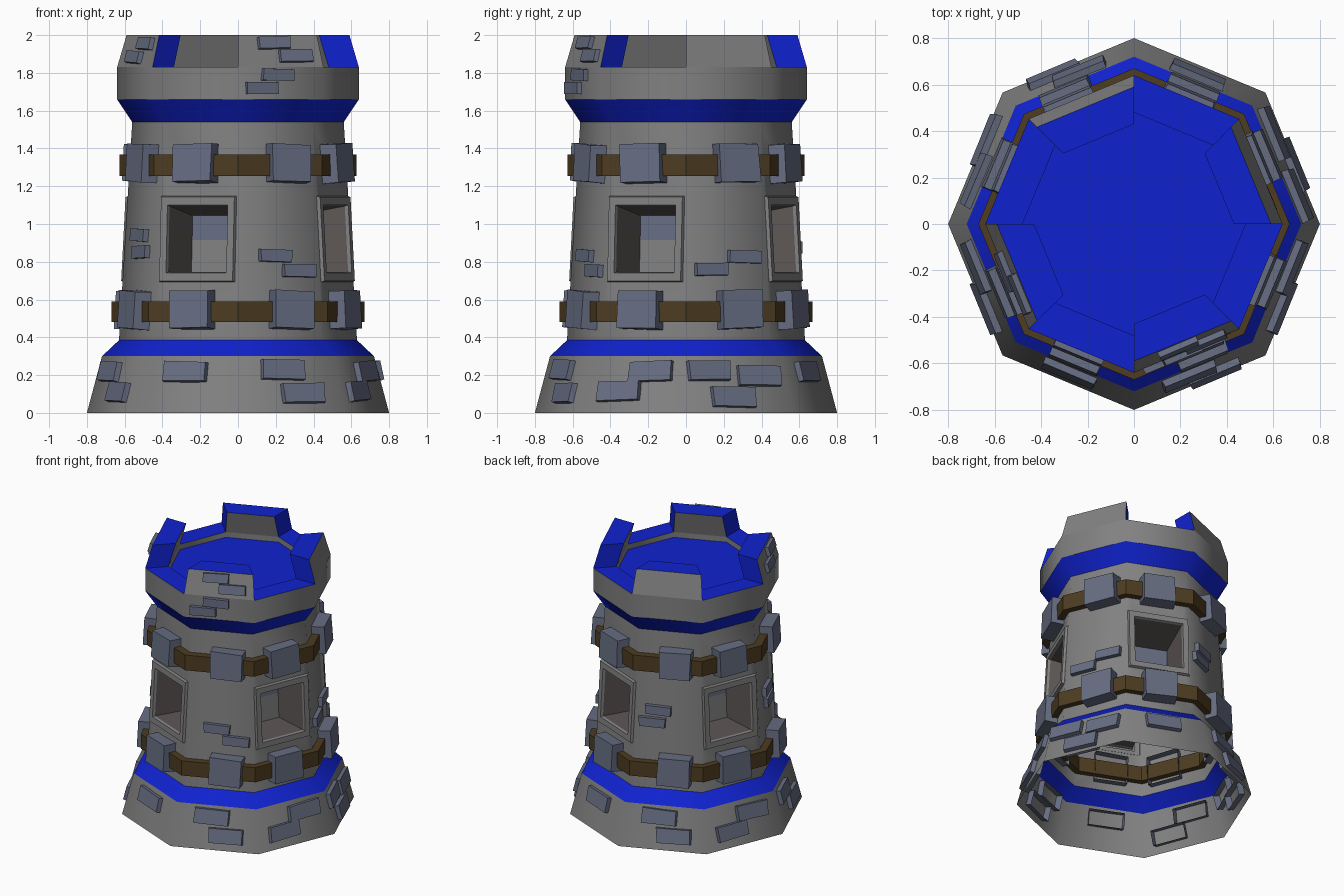
import bpy, bmesh, math, random
from mathutils import Vector, Matrix

if "Cube" in bpy.data.objects:
    bpy.data.objects.remove(bpy.data.objects["Cube"])

random.seed(4)
C8 = math.cos(math.pi / 8)
FACES = [22.5 + 45 * k for k in range(8)]
MERLON = [22.5, 112.5, 202.5, 292.5]      # faces carrying merlons
WINDOW = [67.5, 157.5, 247.5, 337.5]      # faces carrying windows


def material(name, rgb):
    m = bpy.data.materials.new(name)
    m.diffuse_color = (*rgb, 1)
    m.use_nodes = True
    m.node_tree.nodes["Principled BSDF"].inputs["Base Color"].default_value = m.diffuse_color
    return m


STONE = material("grey_stone", (0.22, 0.22, 0.22))
BLUE = material("royal_blue", (0.005, 0.016, 0.62))
BRICK = material("slate_brick", (0.135, 0.155, 0.225))
BROWN = material("brown_wood", (0.075, 0.045, 0.015))
DARK = material("warm_dark_stone", (0.115, 0.098, 0.095))


def finish(name, verts, faces, mats, idx=None, smooth=False):
    me = bpy.data.meshes.new(name)
    me.from_pydata([tuple(v) for v in verts], [], faces)
    for m in mats:
        me.materials.append(m)
    for i, p in enumerate(me.polygons):
        p.material_index = idx[i] if idx else 0
        p.use_smooth = smooth
    ob = bpy.data.objects.new(name, me)
    bpy.context.collection.objects.link(ob)
    return ob


def polar(r, deg, z):
    a = math.radians(deg)
    return Vector((r * math.cos(a), r * math.sin(a), z))


def ring(name, profile, mat, closed=False, smooth=True):
    """Octagonal band swept from an (r, z) profile."""
    n = len(profile)
    verts = [polar(r, 45 * i, z) for r, z in profile for i in range(8)]
    faces = []
    for k in range(n if closed else n - 1):
        a, b = k * 8, (k + 1) % n * 8
        faces += [(a + i, a + (i + 1) % 8, b + (i + 1) % 8, b + i) for i in range(8)]
    return finish(name, verts, faces, [mat], smooth=smooth)


def wall_frame(deg, z, r0, z0, r1, z1):
    """Matrix on a wall face: X tangent, Y outward, Z up the slope."""
    r = r0 + (r1 - r0) * (z - z0) / (z1 - z0)
    a = math.radians(deg)
    out = Vector((math.cos(a), math.sin(a), 0))
    x = Vector((-math.sin(a), math.cos(a), 0))
    up = (out * ((r1 - r0) * C8) + Vector((0, 0, z1 - z0))).normalized()
    y = up.cross(x).normalized()
    if y.dot(out) < 0:
        y = -y
    m = Matrix((x, y, up)).transposed().to_4x4()
    m.translation = out * r * C8 + Vector((0, 0, z))
    return m


BASE = (0.80, 0.0, 0.72, 0.30)
SHAFT = (0.63, 0.385, 0.56, 1.54)
PARAPET = (0.64, 1.66, 0.64, 1.83)
CROWN = (0.64, 1.83, 0.59, 2.0)


def bricks(name, wall, rows, w, h, out, inn=0.03):
    """Open-backed bricks; rows hold (face angle, t, z)."""
    verts, faces = [], []
    for deg, t, z in rows:
        m = wall_frame(deg, z, *wall) @ Matrix.Rotation(random.uniform(-0.04, 0.04), 4, 'Y')
        b = len(verts)
        for y, s in ((-inn, 1.0), (out, 0.95)):
            for sx, sz in ((1, -1), (-1, -1), (-1, 1), (1, 1)):
                j = random.uniform(0.95, 1.04)
                verts.append(m @ Vector((t + sx * w / 2 * s * j, y, sz * h / 2 * s * j)))
        faces.append((b + 4, b + 5, b + 6, b + 7))
        faces += [(b + i, b + (i + 1) % 4, b + 4 + (i + 1) % 4, b + 4 + i) for i in range(4)]
    return finish(name, verts, faces, [BRICK])


# Main octagonal body
ring("base_skirt", [(0.80, 0), (0.72, 0.30)], STONE)
ring("lower_blue_band", [(0.72, 0.30), (0.63, 0.385)], BLUE)
ring("upper_blue_band", [(0.56, 1.54), (0.64, 1.66)], BLUE)
ring("parapet_wall", [(0.64, 1.66), (0.64, 1.83)], STONE)
ring("parapet_top", [(0.64, 1.83), (0.48, 1.83)], BLUE, smooth=False)
ring("parapet_lip", [(0.48, 1.83), (0.48, 1.79)], STONE)
finish("roof_floor", [polar(0.48, 45 * i, 1.79) for i in range(8)], [tuple(range(8))], [BLUE])


def rect(m, w, y, lo, hi):
    return [m @ Vector((x, y, z)) for x, z in
            ((w / 2, lo), (-w / 2, lo), (-w / 2, hi), (w / 2, hi))]


def bridge(b0, b1):
    return [(b0 + i, b0 + (i + 1) % 4, b1 + (i + 1) % 4, b1 + i) for i in range(4)]


# Shaft with window holes
sv = [polar(r, 45 * i, z) for r, z in ((0.63, 0.385), (0.56, 1.54)) for i in range(8)]
sf = []
for k, deg in enumerate(FACES):
    lo = (k, (k + 1) % 8)
    if deg in MERLON:
        sf.append((lo[0], lo[1], lo[1] + 8, lo[0] + 8))
    else:
        b = len(sv)
        sv += rect(wall_frame(deg, 0.92, *SHAFT), 0.36, 0, -0.2, 0.2)
        o = (lo[1], lo[0], lo[0] + 8, lo[1] + 8)
        sf += [(o[i], b + i, b + (i + 1) % 4, o[(i + 1) % 4])[::-1] for i in range(4)]
        sf[-4:] = [f[::-1] if (sv[f[1]] - sv[f[0]]).cross(sv[f[2]] - sv[f[0]]).dot(
            polar(1, deg, 0)) < 0 else f for f in sf[-4:]]
finish("shaft_wall", sv, sf, [STONE], smooth=True)

# Windows: raised frame, tapering recess and two-tone back
for n, deg in enumerate(WINDOW):
    m = wall_frame(deg, 0.92, *SHAFT)
    loops = [(0.435, -0.005, -0.23, 0.23), (0.42, 0.018, -0.222, 0.222),
             (0.345, 0.018, -0.18, 0.18), (0.335, 0.0, -0.175, 0.175),
             (0.30, -0.28, -0.17, 0.14)]
    v, f, idx = [], [], []
    for L in loops:
        v += rect(m, *L)
    for k in range(4):
        f += bridge(4 * k, 4 * k + 4)
        idx += [1 if k == 3 else 0] * 4
    v += [m @ Vector((0.15, -0.28, 0.01)), m @ Vector((-0.15, -0.28, 0.01))]
    f += [(16, 17, 21, 20), (20, 21, 18, 19)]
    idx += [0, 2]
    finish(f"window_{n + 1}", v, f, [STONE, DARK, BRICK], idx)

# Merlons leaning inward: stone faces, blue top and ends
for n, deg in enumerate(MERLON):
    a, b = deg - 22.5, deg + 22.5
    v = [polar(r, d, z) for r, z in ((0.64, 1.83), (0.59, 2.0), (0.43, 2.0), (0.48, 1.83))
         for d in (a, b)]
    f = [(0, 1, 3, 2), (2, 3, 5, 4), (4, 5, 7, 6), (0, 2, 4, 6), (1, 7, 5, 3)]
    finish(f"merlon_{n + 1}", v, f, [STONE, BLUE], [0, 1, 0, 1, 1])

# Wooden belts with stone blocks
for name, z, r, h in (("lower", 0.535, 0.67, 0.055), ("upper", 1.31, 0.628, 0.057)):
    ring(name + "_belt", [(r - 0.09, z - h), (r, z - h), (r, z + h), (r - 0.09, z + h)],
         BROWN, closed=True, smooth=False)
    rows = [(d, 0.055 if d in MERLON else -0.01, z + 0.01) for d in FACES]
    bricks(name + "_belt_blocks", SHAFT, rows, 0.235, 0.21, 0.09, 0.05)

# Scattered bricks on base, shaft and crown
rows = [(d, -0.01, 0.215) for d in (67.5, 247.5)]
for d in (112.5, 292.5):
    rows += [(d, -0.03, 0.225), (d, 0.075, 0.10)]
for d in (157.5, 337.5):
    rows += [(d, 0.085, 0.215), (d, -0.085, 0.115)]
rows += [(22.5, -0.155, 0.22), (22.5, 0.13, 0.195), (22.5, -0.03, 0.08),
         (202.5, -0.09, 0.215), (202.5, 0.09, 0.11)]
bricks("base_bricks", BASE, rows, 0.25, 0.11, 0.03, 0.045)

rows = [(292.5, -0.02, 0.83), (292.5, 0.115, 0.755), (22.5, 0.10, 0.83), (22.5, -0.09, 0.76),
        (112.5, -0.07, 0.96), (112.5, -0.11, 0.87), (202.5, 0.0, 0.94), (202.5, 0.03, 0.85)]
bricks("shaft_bricks", SHAFT, rows, 0.19, 0.068, 0.03)

bricks("merlon_bricks", CROWN, [(292.5, -0.03, 1.957), (292.5, 0.09, 1.887),
                                (202.5, 0.09, 1.955), (202.5, -0.02, 1.88)], 0.19, 0.068, 0.025)
bricks("parapet_bricks", PARAPET, [(292.5, -0.02, 1.79), (292.5, -0.11, 1.72)],
       0.185, 0.065, 0.025)
